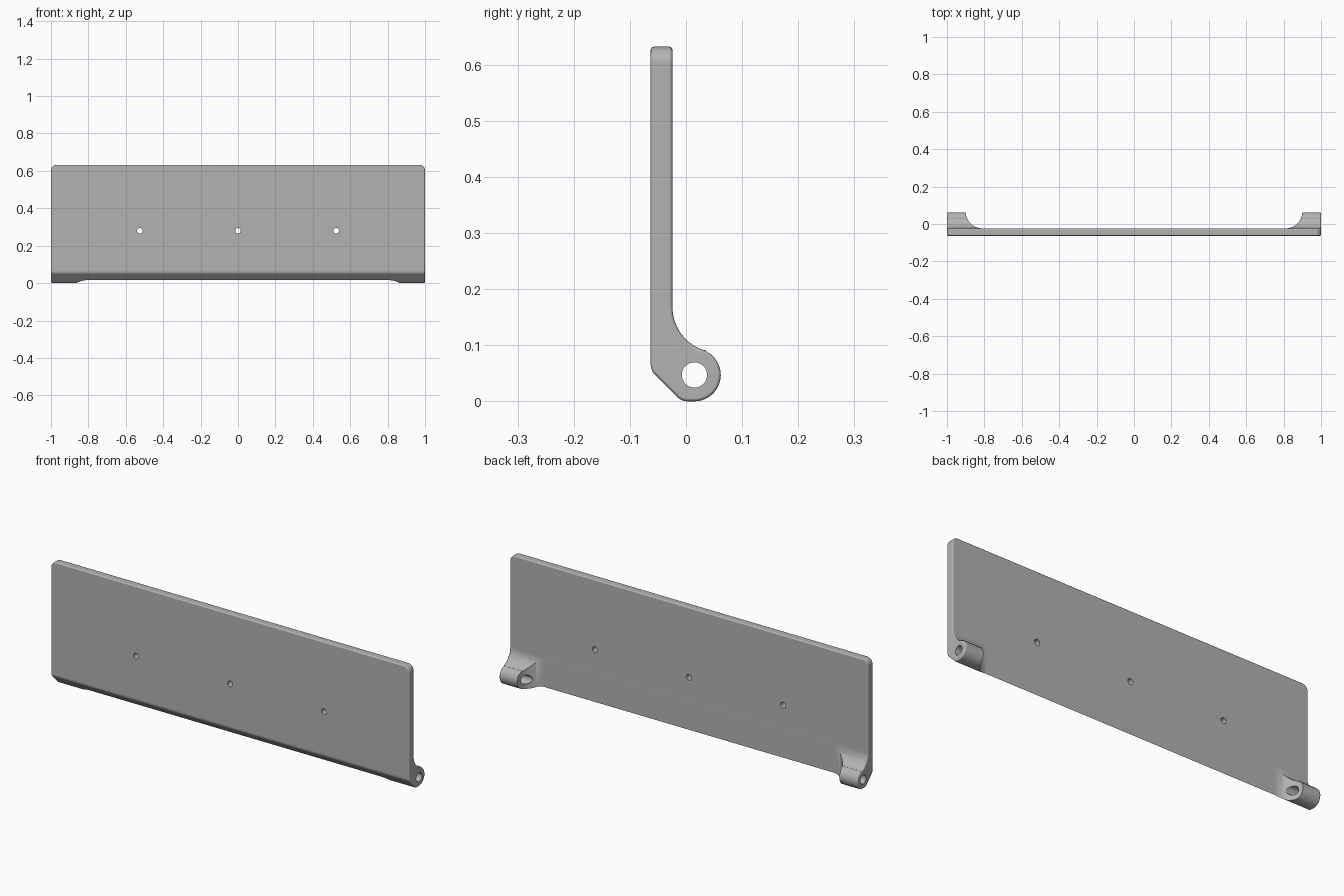
import bpy, bmesh
from math import sin, cos, radians, pi
from mathutils import Vector, Matrix

if "Cube" in bpy.data.objects:
    bpy.data.objects.remove(bpy.data.objects["Cube"])

FRONT, BACK, TOP = -0.063, -0.024, 0.632
PIN = (0.015, 0.047)          # hinge axis (y, z)
KNUCKLE, HOLE = 0.047, 0.0225

grey = bpy.data.materials.new("satin grey")
grey.use_nodes = True
colour = (0.45, 0.45, 0.45, 1)
grey.diffuse_color = colour
grey.node_tree.nodes["Principled BSDF"].inputs["Base Color"].default_value = colour


def arc(centre, radius, start, end, steps):
    angles = [radians(start + (end - start) * i / steps) for i in range(steps + 1)]
    return [(centre[0] + radius * cos(a), centre[1] + radius * sin(a)) for a in angles]


def rounded(a, corner, b, steps=5):
    """Soft corner from a to b."""
    a, c, b = Vector(a), Vector(corner), Vector(b)
    ts = [i / steps for i in range(steps + 1)]
    return [tuple(a * (1 - t) ** 2 + c * 2 * t * (1 - t) + b * t * t) for t in ts]


def prism(name, points, direction):
    """Extrude a closed 3D outline."""
    bm = bmesh.new()
    face = bm.faces.new([bm.verts.new(p) for p in points])
    extruded = bmesh.ops.extrude_face_region(bm, geom=[face], use_keep_orig=True)
    moved = [v for v in extruded["geom"] if isinstance(v, bmesh.types.BMVert)]
    bmesh.ops.translate(bm, verts=moved, vec=direction)
    bmesh.ops.recalc_face_normals(bm, faces=bm.faces)
    return finish(name, bm)


def finish(name, bm):
    mesh = bpy.data.meshes.new(name)
    bm.to_mesh(mesh)
    bm.free()
    mesh.materials.append(grey)
    obj = bpy.data.objects.new(name, mesh)
    bpy.context.collection.objects.link(obj)
    return obj


def cylinder(name, location, radius, depth, axis):
    bm = bmesh.new()
    turn = Matrix.Rotation(pi / 2, 4, axis)
    bmesh.ops.create_cone(bm, cap_ends=True, segments=32, radius1=radius, radius2=radius,
                          depth=depth, matrix=Matrix.Translation(location) @ turn)
    return finish(name, bm)


# Side profile: plate, concave fillet, knuckle, sloping underside
profile = [(FRONT, TOP), (BACK, TOP)]
profile += arc((BACK + 0.081, 0.168), 0.081, 180, 251, 14)
profile += arc(PIN, KNUCKLE, 71, -90, 20)
profile += rounded((0.002, 0), (-0.008, 0), (-0.016, 0.008))
profile += rounded((-0.055, 0.047), (FRONT, 0.055), (FRONT, 0.067))
panel = prism("hinged_panel", [(-1, y, z) for y, z in profile], (2, 0, 0))

# Round the upper corners, then soften the outer rim
bm = bmesh.new()
bm.from_mesh(panel.data)
corners = [e for e in bm.edges if all(v.co.z > TOP - 0.001 for v in e.verts)
           and abs(e.verts[0].co.x - e.verts[1].co.x) < 0.001]
bmesh.ops.bevel(bm, geom=corners, offset=0.03, segments=6, profile=0.5, affect="EDGES")
rim = [e for e in bm.edges if e.calc_face_angle(0) > 1.2]
bmesh.ops.bevel(bm, geom=rim, offset=0.006, segments=3, profile=0.5,
                affect="EDGES", clamp_overlap=False)
bmesh.ops.recalc_face_normals(bm, faces=bm.faces)
bm.to_mesh(panel.data)
bm.free()

# Clearance between the two knuckles, with curved inner flanks
R = 0.09
skin = BACK + 0.0004
flank = arc((0.9 - R, skin + R), R, 0, -90, 14)
outline = [(0.9, 0.2)] + flank
outline += [(-x, y) for x, y in reversed(outline)]
cutters = [prism("clearance_cutter", [(x, y, -0.1) for x, y in outline], (0, 0, 0.5))]

# Hinge bore and three screw holes
cutters.append(cylinder("bore_cutter", (0, *PIN), HOLE, 3, "Y"))
for x in (-0.525, 0, 0.525):
    cutters.append(cylinder("screw_cutter", (x, -0.04, 0.28), 0.0145, 0.3, "X"))

bpy.context.view_layer.objects.active = panel
for cutter in cutters:
    cutter.hide_render = True
    cut = panel.modifiers.new("cut", "BOOLEAN")
    cut.operation, cut.solver, cut.object = "DIFFERENCE", "EXACT", cutter
    bpy.ops.object.modifier_apply(modifier=cut.name)
    bpy.data.objects.remove(cutter)

# Smooth curves with crisp edges
bpy.ops.object.select_all(action="DESELECT")
panel.select_set(True)
bpy.ops.object.shade_smooth_by_angle(angle=radians(32))
weighted = panel.modifiers.new("even shading", "WEIGHTED_NORMAL")
weighted.keep_sharp = True
